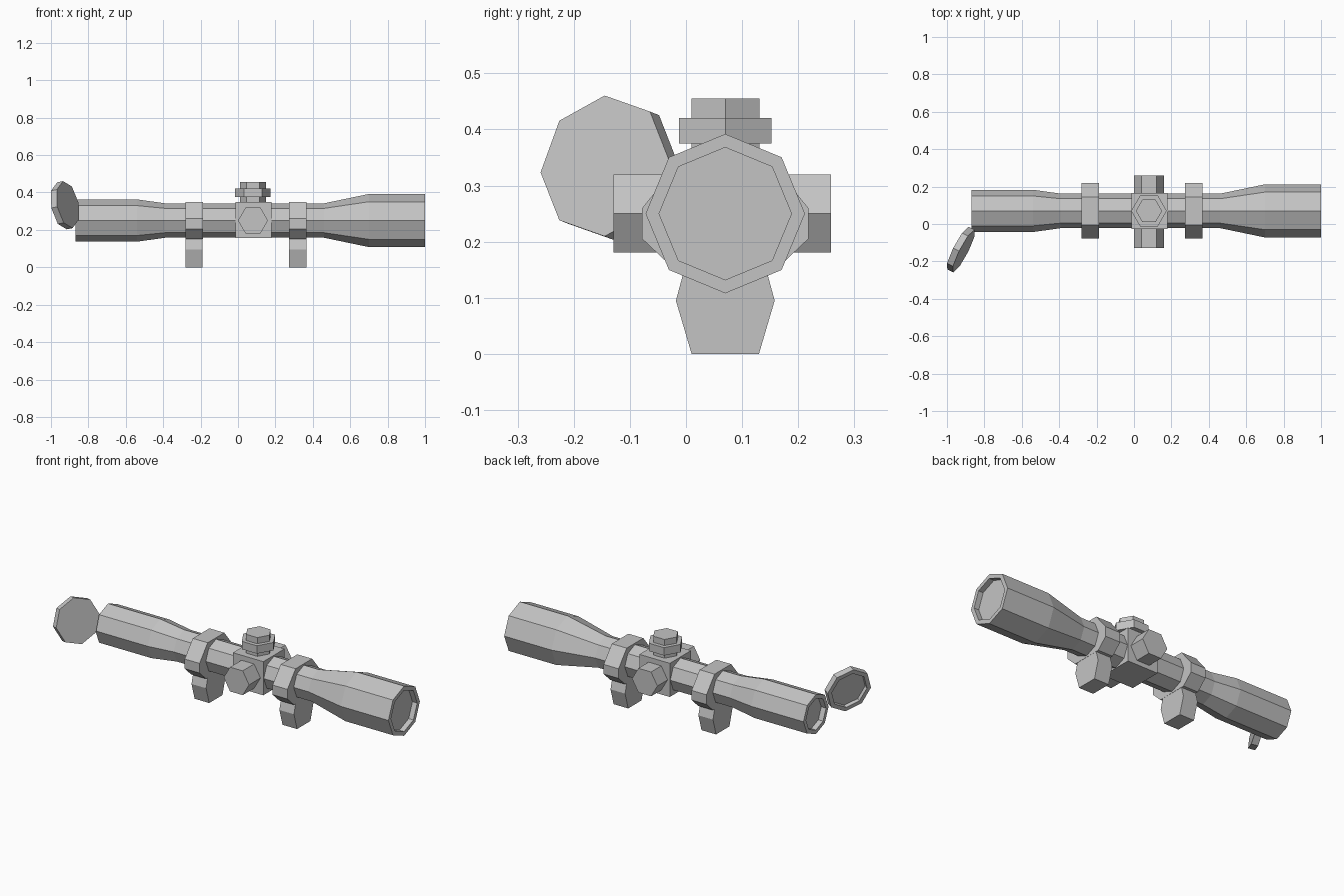
import bpy, bmesh, math
from mathutils import Vector

if "Cube" in bpy.data.objects:
    bpy.data.objects.remove(bpy.data.objects["Cube"])

GREY = (0.55, 0.55, 0.55, 1)
mat = bpy.data.materials.new("satin grey")
mat.use_nodes = True
mat.diffuse_color = GREY
mat.node_tree.nodes["Principled BSDF"].inputs["Base Color"].default_value = GREY

X, Y, Z = Vector((1, 0, 0)), Vector((0, 1, 0)), Vector((0, 0, 1))
AXIS_Y, AXIS_Z = 0.07, 0.25      # centre line of the tube
TURRET_X = 0.082


def finish(name, rings):
    """Skin a list of equal-length point rings into a closed flat-shaded solid."""
    bm = bmesh.new()
    rows = [[bm.verts.new(p) for p in ring] for ring in rings]
    n = len(rows[0])
    for a, b in zip(rows, rows[1:]):
        for i in range(n):
            j = (i + 1) % n
            bm.faces.new((a[i], a[j], b[j], b[i]))
    bm.faces.new(rows[0])
    bm.faces.new(rows[-1])
    bmesh.ops.recalc_face_normals(bm, faces=bm.faces)
    mesh = bpy.data.meshes.new(name)
    bm.to_mesh(mesh)
    bm.free()
    mesh.materials.append(mat)
    obj = bpy.data.objects.new(name, mesh)
    bpy.context.collection.objects.link(obj)
    return obj


def turned(name, origin, axis, ref, sides, profile):
    """Faceted turned part: profile of (distance along axis, radius); a corner points along ref."""
    axis, u = axis.normalized(), ref.normalized()
    v = axis.cross(u)
    rings = []
    for d, r in profile:
        angles = [2 * math.pi * i / sides for i in range(sides)]
        rings.append([Vector(origin) + axis * d + (u * math.cos(t) + v * math.sin(t)) * r
                      for t in angles])
    return finish(name, rings)


def slab(name, x0, x1, half_outline):
    """Symmetric (half width, z) outline extruded along x about the centre line."""
    outline = [(w, z) for w, z in half_outline] + [(-w, z) for w, z in reversed(half_outline)]
    return finish(name, [[(x, AXIS_Y + w, z) for w, z in outline] for x in (x0, x1)])


# Tube with recessed lenses at both ends
turned("scope_tube", (0, AXIS_Y, AXIS_Z), X, Z, 8, [
    (-0.84, 0.09), (-0.87, 0.09), (-0.87, 0.113), (-0.54, 0.113), (-0.39, 0.092),
    (0.46, 0.092), (0.70, 0.142), (1.0, 0.142), (1.0, 0.118), (0.97, 0.118)])

# Clamp rings and mounting feet
for side, x in (("rear", -0.235), ("front", 0.32)):
    slab(side + "_clamp_ring", x - 0.047, x + 0.047,
         [(0.09, 0.15), (0.148, 0.205), (0.148, 0.26), (0.075, 0.35)])
    slab(side + "_mount_foot", x - 0.046, x + 0.046,
         [(0.06, 0), (0.088, 0.095), (0.065, 0.18)])

# Turret block, side knobs and stepped top dial
slab("turret_block", TURRET_X - 0.096, TURRET_X + 0.096, [(0.096, 0.156), (0.096, 0.348)])
for side, direction, reach in (("right", -Y, 0.199), ("left", Y, 0.188)):
    turned(side + "_side_knob", (TURRET_X - 0.002, AXIS_Y, AXIS_Z), direction, X, 6,
           [(0.05, 0.08), (reach, 0.08)])
turned("top_dial", (TURRET_X - 0.002, AXIS_Y, 0), Z, X, 6, [
    (0.30, 0.07), (0.375, 0.07), (0.375, 0.095), (0.42, 0.095), (0.42, 0.07), (0.455, 0.07)])

# Open flip cap beside the rear lens, hollow side turned away
turned("flip_cap", (-0.91, -0.145, 0.335), Vector((-0.89, 0.46, -0.18)),
       Vector((-0.2, 0, 0.98)), 8, [(0, 0.128), (0.036, 0.128), (0.036, 0.104), (0.015, 0.104)])
